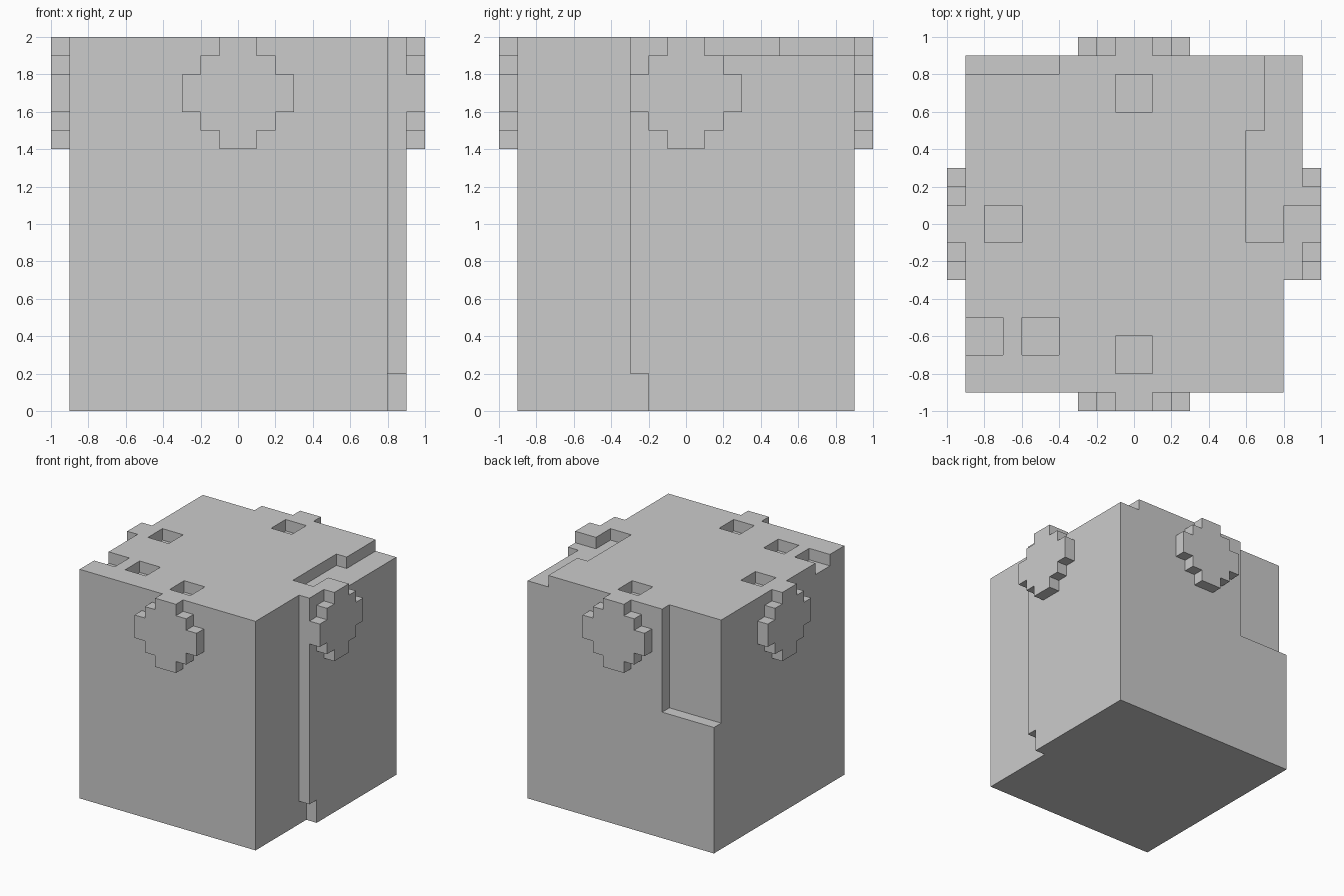
import bpy, bmesh
from mathutils import Vector

if "Cube" in bpy.data.objects:
    bpy.data.objects.remove(bpy.data.objects["Cube"])


def prism(name, pts, lo, hi, axis):
    """Extrude a 2D outline along an axis: x takes (y,z), y takes (x,z), z takes (x,y)."""
    bm = bmesh.new()
    verts = []
    for a, b in pts:
        co = [a, b]
        co.insert("xyz".index(axis), lo)
        verts.append(bm.verts.new(co))
    face = bm.faces.new(verts)
    shift = Vector((0, 0, 0))
    shift["xyz".index(axis)] = hi - lo
    ext = bmesh.ops.extrude_face_region(bm, geom=[face], use_keep_orig=True)
    moved = [g for g in ext["geom"] if isinstance(g, bmesh.types.BMVert)]
    bmesh.ops.translate(bm, verts=moved, vec=shift)
    bmesh.ops.recalc_face_normals(bm, faces=bm.faces[:])
    mesh = bpy.data.meshes.new(name)
    bm.to_mesh(mesh)
    bm.free()
    obj = bpy.data.objects.new(name, mesh)
    bpy.context.collection.objects.link(obj)
    return obj


def rect(x0, x1, y0, y1):
    return [(x0, y0), (x1, y0), (x1, y1), (x0, y1)]


def combine(target, tool, operation):
    """Boolean the tool into the target, then drop the tool."""
    mod = target.modifiers.new(tool.name, 'BOOLEAN')
    mod.operation, mod.object, mod.solver = operation, tool, 'EXACT'
    tool.hide_render = True
    bpy.context.view_layer.objects.active = target
    bpy.ops.object.modifier_apply(modifier=mod.name)
    bpy.data.objects.remove(tool)


# Block body
body = prism("block_body", rect(-0.9, 0.9, -0.9, 0.9), 0, 2, 'z')

# Right side: front part set back, with a small step at the foot
combine(body, prism("side_step", [(-1, -0.1), (-0.2, -0.1), (-0.2, 0.2), (-0.3, 0.2),
                                  (-0.3, 2.1), (-1, 2.1)], 0.8, 1.1, 'x'), 'DIFFERENCE')

# Back: upper corner set back
combine(body, prism("back_step", rect(-1, -0.4, 1.1, 2.1), 0.8, 1, 'y'), 'DIFFERENCE')

# Top: lowered strip along the right edge
combine(body, prism("top_step", [(0.6, -0.1), (0.8, -0.1), (0.8, 0.1), (1.1, 0.1), (1.1, 1),
                                 (0.7, 1), (0.7, 0.5), (0.6, 0.5)], 1.9, 2.1, 'z'), 'DIFFERENCE')

# Top: square pits and one open notch on the left edge
for x0, x1, y0, y1 in [(-0.1, 0.1, 0.6, 0.8), (-0.8, -0.6, -0.1, 0.1), (-0.6, -0.4, -0.7, -0.5),
                       (-0.1, 0.1, -0.8, -0.6), (-1.0, -0.7, -0.7, -0.5)]:
    combine(body, prism("pit", rect(x0, x1, y0, y1), 1.9, 2.1, 'z'), 'DIFFERENCE')

# Stepped round discs, one on each side
half = [(0.1, 1.4), (0.1, 1.5), (0.2, 1.5), (0.2, 1.6), (0.3, 1.6), (0.3, 1.8),
        (0.2, 1.8), (0.2, 1.9), (0.1, 1.9), (0.1, 2.0)]
outline = half + [(-a, z) for a, z in reversed(half)]
for axis in "xy":
    for lo, hi in [(-1, -0.85), (0.85, 1)]:
        combine(body, prism("side_disc", outline, lo, hi, axis), 'UNION')
